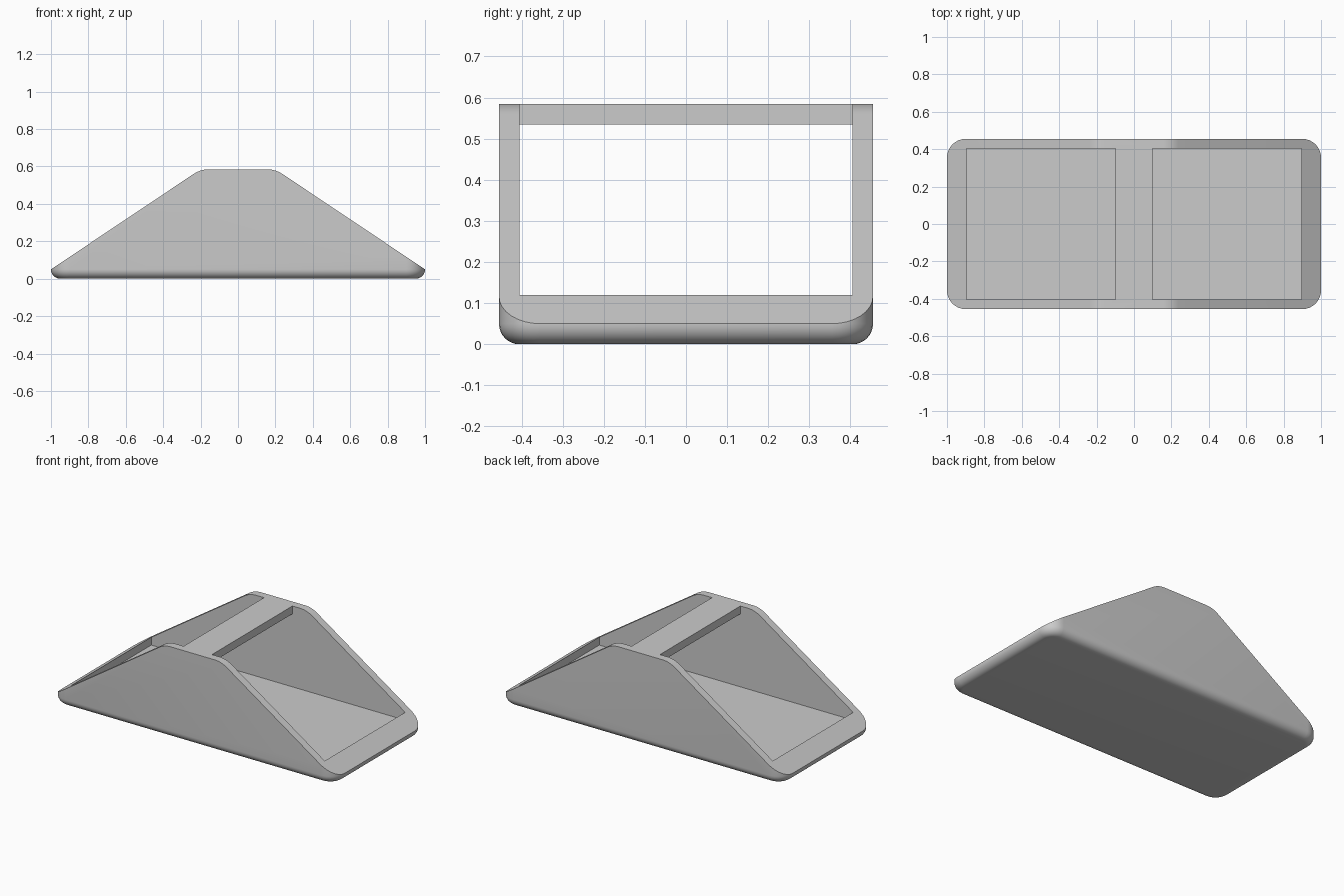
import bpy, bmesh, math

if "Cube" in bpy.data.objects:
    bpy.data.objects.remove(bpy.data.objects["Cube"])

W, D, H = 1.0, 0.455, 0.585      # half length, half depth, height
FILLET, CORNER = 0.05, 0.1       # bottom edge and vertical corner radii

grey = bpy.data.materials.new("light grey")
grey.diffuse_color = (0.6, 0.6, 0.6, 1)
grey.use_nodes = True
grey.node_tree.nodes["Principled BSDF"].inputs["Base Color"].default_value = grey.diffuse_color


def make_object(name, bm):
    bmesh.ops.recalc_face_normals(bm, faces=bm.faces[:])
    mesh = bpy.data.meshes.new(name)
    bm.to_mesh(mesh)
    bm.free()
    mesh.materials.append(grey)
    ob = bpy.data.objects.new(name, mesh)
    bpy.context.collection.objects.link(ob)
    return ob


def extrude_profile(name, pts, half_depth):
    """Closed x-z profile extruded along y."""
    bm = bmesh.new()
    front = [bm.verts.new((x, -half_depth, z)) for x, z in pts]
    back = [bm.verts.new((x, half_depth, z)) for x, z in pts]
    bm.faces.new(front)
    bm.faces.new(back[::-1])
    for i in range(len(pts)):
        j = (i + 1) % len(pts)
        bm.faces.new((front[i], front[j], back[j], back[i]))
    return make_object(name, bm)


def ring(bm, inset, z, n=8):
    """Rounded rectangle outline."""
    r = CORNER - inset
    verts = []
    for k, (sx, sy) in enumerate(((1, 1), (-1, 1), (-1, -1), (1, -1))):
        for i in range(n + 1):
            a = math.pi / 2 * (k + i / n)
            verts.append(bm.verts.new((sx * (W - CORNER) + r * math.cos(a),
                                       sy * (D - CORNER) + r * math.sin(a), z)))
    return verts


# body: rounded block with a filleted bottom edge
bm = bmesh.new()
rings = []
for i in range(9):
    a = math.pi / 2 * i / 8
    rings.append(ring(bm, FILLET * (1 - math.sin(a)), FILLET * (1 - math.cos(a))))
rings.append(ring(bm, 0, H + 0.1))
bm.faces.new(rings[0])
bm.faces.new(rings[-1])
for lo, hi in zip(rings, rings[1:]):
    for i in range(len(lo)):
        j = (i + 1) % len(lo)
        bm.faces.new((lo[i], lo[j], hi[j], hi[i]))
body = make_object("ramp_shell", bm)

# sloped outline with rounded shoulders
slope = math.atan2(H - 0.05, 0.8)
R = 0.15
cx = 0.2 - R * math.tan(slope / 2)
right = [(cx + R * math.sin(slope * i / 8), H - R + R * math.cos(slope * i / 8))
         for i in range(9)]
right += [(1.2, 0.05 - 0.2 * math.tan(slope)), (1.2, -0.2)]
outline = extrude_profile("outline_cutter", right + [(-x, z) for x, z in right[::-1]], 0.6)

# hollow running under the top bridge and open on both slopes
half = [(0.1, 0.535), (0.1, 0.8), (0.895, 0.8), (0.895, 0.07)]
hollow = extrude_profile("hollow_cutter", half + [(-x, z) for x, z in half[::-1]], 0.405)

for cutter, op in ((outline, 'INTERSECT'), (hollow, 'DIFFERENCE')):
    mod = body.modifiers.new(cutter.name, 'BOOLEAN')
    mod.object, mod.operation, mod.solver = cutter, op, 'EXACT'
bpy.context.view_layer.update()
result = bpy.data.meshes.new_from_object(
    body.evaluated_get(bpy.context.evaluated_depsgraph_get()))
body.modifiers.clear()
body.data = result
for cutter in (outline, hollow):
    bpy.data.objects.remove(cutter)

# smooth fillets, crisp rims
bpy.context.view_layer.objects.active = body
body.select_set(True)
bpy.ops.object.shade_smooth_by_angle(angle=math.radians(25))
